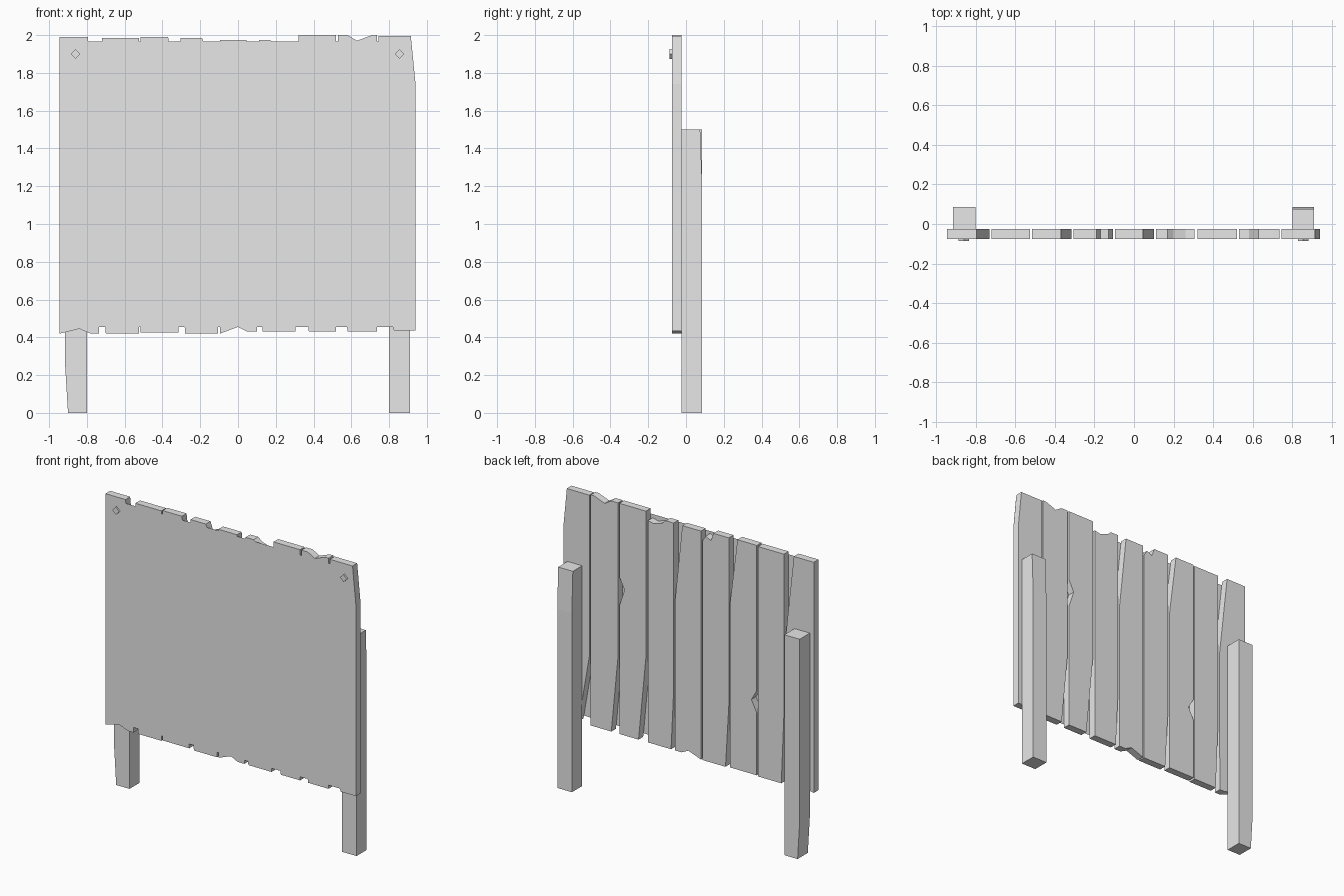
import bpy
import bmesh

cube = bpy.data.objects.get("Cube")
if cube:
    bpy.data.objects.remove(cube)

grey = bpy.data.materials.new("weathered_grey")
grey.use_nodes = True
grey.diffuse_color = (0.8, 0.8, 0.8, 1)
grey.node_tree.nodes["Principled BSDF"].inputs["Base Color"].default_value = (0.8, 0.8, 0.8, 1)

FRONT, BACK = -0.075, -0.025
LOW, HIGH = 0.455, 1.965


def finish(name, bm):
    mesh = bpy.data.meshes.new(name)
    bm.to_mesh(mesh)
    bm.free()
    mesh.materials.append(grey)
    obj = bpy.data.objects.new(name, mesh)
    bpy.context.collection.objects.link(obj)
    return obj


def extrude_outline(name, outline, depth, axis="y", start=0.0):
    """Extrude a 2D outline along y (outline in x, z) or x (outline in y, z)."""
    bm = bmesh.new()
    place = (lambda a, b: (a, start, b)) if axis == "y" else (lambda a, b: (start, a, b))
    face = bm.faces.new([bm.verts.new(place(a, b)) for a, b in outline])
    if depth:
        ext = bmesh.ops.extrude_face_region(bm, geom=[face])
        moved = [v for v in ext["geom"] if isinstance(v, bmesh.types.BMVert)]
        shift = (0, depth, 0) if axis == "y" else (depth, 0, 0)
        bmesh.ops.translate(bm, verts=moved, vec=shift)
        bmesh.ops.recalc_face_normals(bm, faces=bm.faces)
    return finish(name, bm)


# Board outlines, counter-clockwise: bottom edge, right side, top edge, left side
boards = [
    [(-.945, .42), (-.90, .43), (-.84, .445), (-.78, .42), (-.735, .42),
     (-.73, 1.4), (-.795, 1.99), (-.945, 1.99)],
    [(-.70, .42), (-.525, .42), (-.525, 1.985), (-.72, 1.985), (-.72, .9)],
    [(-.515, .425), (-.315, .425), (-.315, 1.55), (-.37, 1.99), (-.515, 1.99),
     (-.515, 1.0), (-.475, .93), (-.515, .85)],
    [(-.28, .42), (-.105, .42), (-.105, 1.91), (-.13, 1.95), (-.17, 1.93),
     (-.19, 1.985), (-.305, 1.985), (-.305, .85)],
    [(-.095, .42), (0, .455), (.05, .43), (.10, .43), (.10, 1.45),
     (.045, 1.975), (-.095, 1.975)],
    [(.13, .43), (.305, .43), (.305, 1.94), (.26, 1.93), (.20, 1.95),
     (.17, 1.975), (.11, 1.975), (.11, .85)],
    [(.375, .43), (.52, .43), (.52, 1.3), (.48, 1.42), (.52, 1.5),
     (.52, 2), (.32, 2), (.32, 1.0)],
    [(.58, .43), (.735, .43), (.735, 2), (.71, 2), (.63, 1.97), (.58, 2),
     (.53, 2), (.53, .95)],
    [(.825, .435), (.94, .435), (.94, 1.74), (.915, 1.995), (.745, 1.995), (.745, .9)],
]
for i, outline in enumerate(boards, 1):
    extrude_outline(f"board_{i}", outline, BACK - FRONT, start=FRONT)

# Thin sheet covering the front of the boards
extrude_outline("front_sheet",
                [(-.945, LOW), (.94, LOW), (.94, 1.74), (.918, HIGH), (-.945, HIGH)],
                0, start=FRONT - 0.0007)

# Posts behind the boards, each worn on one edge
extrude_outline("right_post",
                [(-.90, 0), (-.80, 0), (-.80, 1.5), (-.915, 1.5), (-.915, .25)],
                0.11, start=BACK)
extrude_outline("left_post",
                [(BACK, 0), (.085, 0), (.085, 1.22), (.075, 1.5), (BACK, 1.5)],
                0.11, axis="x", start=0.80)

# Diamond nail heads at the upper corners
for name, x in (("right_nail", -0.86), ("left_nail", 0.855)):
    r = 0.026
    extrude_outline(name, [(x - r, 1.9), (x, 1.9 - r), (x + r, 1.9), (x, 1.9 + r)],
                    0.015, start=FRONT - 0.012)
